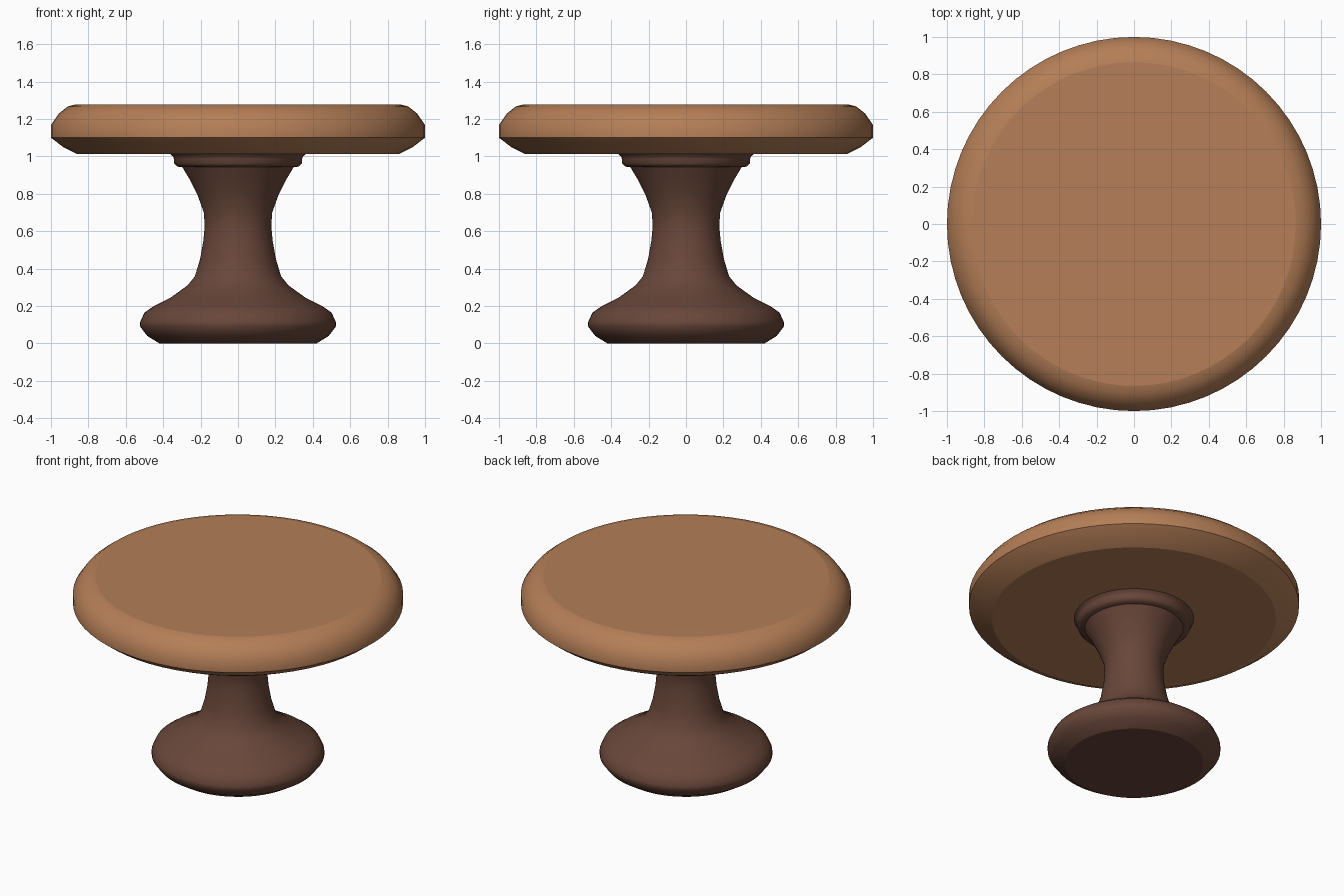
import bpy, bmesh, math
from mathutils import Vector

cube = bpy.data.objects.get("Cube")
if cube:
    bpy.data.objects.remove(cube, do_unlink=True)


def material(name, colour):
    mat = bpy.data.materials.new(name)
    mat.use_nodes = True
    mat.diffuse_color = colour
    mat.node_tree.nodes["Principled BSDF"].inputs["Base Color"].default_value = colour
    return mat


def turned(name, profile, mat, segments=64):
    """Turn a (radius, height) profile about z, with flat caps at both ends."""
    bm = bmesh.new()
    rings = []
    for r, z in profile:
        angles = [math.tau * i / segments for i in range(segments)]
        rings.append([bm.verts.new(Vector((r * math.cos(a), r * math.sin(a), z))) for a in angles])
    for low, high in zip(rings, rings[1:]):
        for i in range(segments):
            j = (i + 1) % segments
            bm.faces.new((low[i], low[j], high[j], high[i]))
    bm.faces.new(rings[0][::-1])
    bm.faces.new(rings[-1])
    mesh = bpy.data.meshes.new(name)
    bm.to_mesh(mesh)
    bm.free()
    mesh.materials.append(mat)
    obj = bpy.data.objects.new(name, mesh)
    bpy.context.collection.objects.link(obj)
    # Smooth sides, crisp creases, flat caps
    bpy.ops.object.select_all(action="DESELECT")
    obj.select_set(True)
    bpy.context.view_layer.objects.active = obj
    bpy.ops.object.shade_smooth_by_angle(angle=math.radians(50))
    for face in mesh.polygons:
        if len(face.vertices) > 4:
            face.use_smooth = False
    return obj


light_wood = material("light wood", (0.46, 0.21, 0.095, 1))
dark_wood = material("dark wood", (0.14, 0.062, 0.042, 1))

# Round table top with a softened rim
turned("table_top", [
    (0.86, 1.013), (0.935, 1.05), (1.0, 1.10), (1.0, 1.168),
    (0.957, 1.23), (0.91, 1.267), (0.865, 1.278)], light_wood)

# Flared pedestal with a rounded foot
turned("pedestal", [
    (0.42, 0), (0.485, 0.04), (0.523, 0.09), (0.523, 0.115), (0.50, 0.165),
    (0.45, 0.20), (0.36, 0.245), (0.27, 0.31), (0.23, 0.36), (0.203, 0.45),
    (0.185, 0.55), (0.178, 0.63), (0.183, 0.70), (0.215, 0.79),
    (0.26, 0.88), (0.302, 0.95)], dark_wood)

# Moulded collar under the top
turned("collar", [
    (0.29, 0.943), (0.325, 0.945), (0.342, 0.963), (0.342, 0.985),
    (0.348, 1.0), (0.362, 1.013)], dark_wood)
